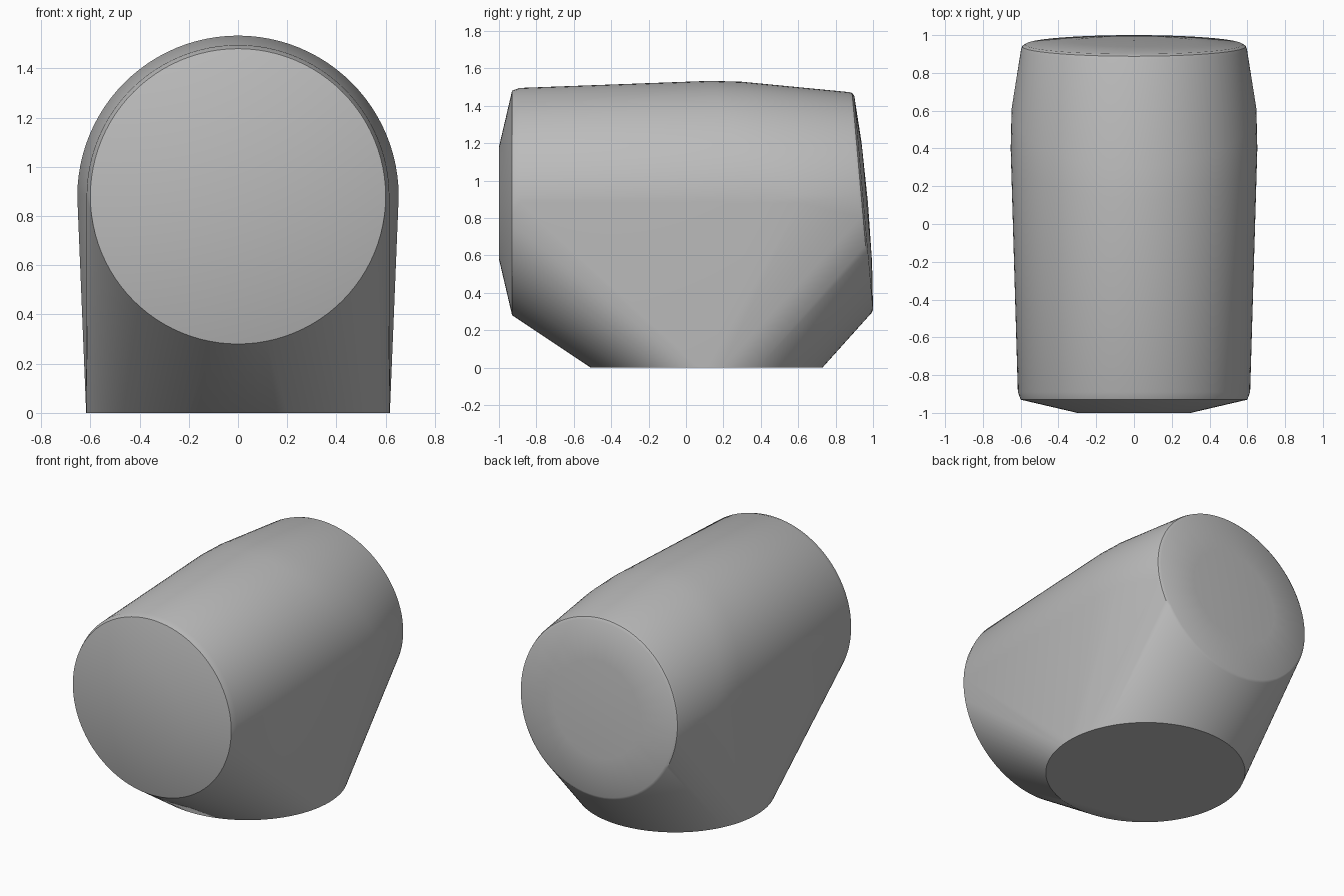
import bpy
import bmesh
from math import sin, cos, pi, radians

cube = bpy.data.objects.get("Cube")
if cube:
    bpy.data.objects.remove(cube, do_unlink=True)

SEGMENTS = 96
AXIS_Z = 0.88


def ring(bm, y, rx, rz, lean=0.0, z=AXIS_Z):
    """Upright ellipse; lean moves its top towards the front."""
    for i in range(SEGMENTS):
        a = 2 * pi * i / SEGMENTS
        bm.verts.new((rx * cos(a), y - lean * sin(a), z + rz * sin(a)))


def arch(bm, y_side, y_top, radius):
    """Upper half circle whose crown is further forward than its sides."""
    half = SEGMENTS // 2
    for i in range(half + 1):
        a = pi * i / half
        bm.verts.new((radius * cos(a), y_side + (y_top - y_side) * sin(a),
                      AXIS_Z + radius * sin(a)))


bm = bmesh.new()

# Shallow front cap and its rim
ring(bm, -1.0, 0.3, 0.3)
ring(bm, -0.93, 0.6, 0.6)
arch(bm, -0.89, -0.89, 0.615)

# Widest part of the barrel
arch(bm, 0.4, 0.13, 0.653)
arch(bm, 0.61, 0.3, 0.648)

# Rounded rear rim and slightly domed, leaning rear face
ring(bm, 0.925, 0.598, 0.593, 0.055)
ring(bm, 0.94, 0.592, 0.588, 0.052)
ring(bm, 0.95, 0.575, 0.572, 0.05)
ring(bm, 0.967, 0.32, 0.32, 0.028)
bm.verts.new((0, 0.973, AXIS_Z))

# Flat round foot
for i in range(SEGMENTS):
    a = 2 * pi * i / SEGMENTS
    bm.verts.new((0.617 * cos(a), 0.11 + 0.62 * sin(a), 0))

# Wrap one skin around all sections
hull = bmesh.ops.convex_hull(bm, input=bm.verts[:])
loose = [v for v in bm.verts if not v.link_faces]
bmesh.ops.delete(bm, geom=loose, context='VERTS')
bmesh.ops.dissolve_limit(bm, angle_limit=radians(0.1),
                         verts=bm.verts[:], edges=bm.edges[:])
bmesh.ops.recalc_face_normals(bm, faces=bm.faces[:])

mesh = bpy.data.meshes.new("body")
bm.to_mesh(mesh)
bm.free()
body = bpy.data.objects.new("body", mesh)
bpy.context.collection.objects.link(body)

# Single plain grey
grey = bpy.data.materials.new("plain_grey")
grey.use_nodes = True
colour = (0.5, 0.5, 0.5, 1)
grey.diffuse_color = colour
grey.node_tree.nodes["Principled BSDF"].inputs["Base Color"].default_value = colour
mesh.materials.append(grey)

# Smooth skin with crisp cap and foot edges
bpy.ops.object.select_all(action='DESELECT')
body.select_set(True)
bpy.context.view_layer.objects.active = body
bpy.ops.object.shade_smooth_by_angle(angle=radians(35))
